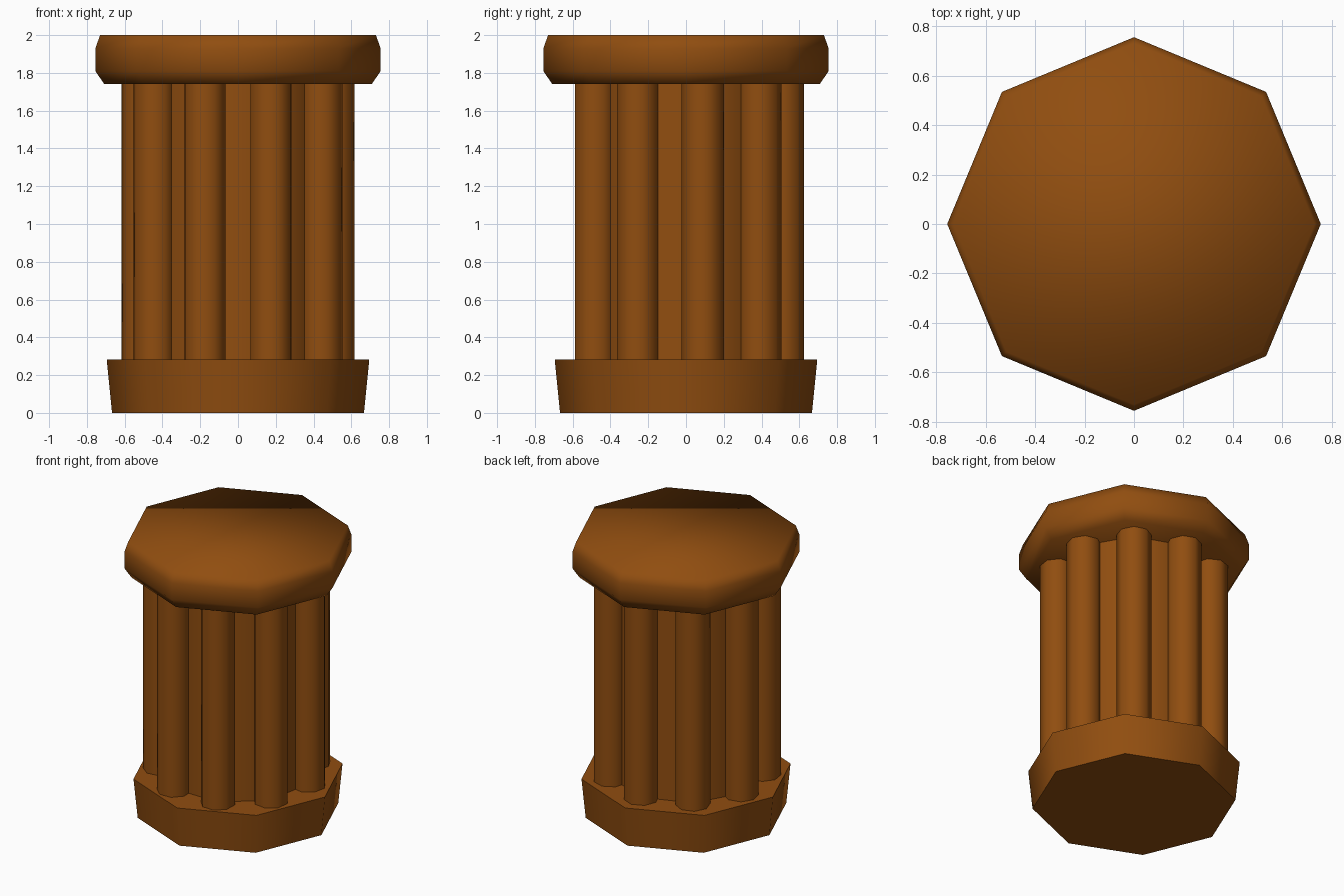
import bpy, bmesh, math

if "Cube" in bpy.data.objects:
    bpy.data.objects.remove(bpy.data.objects["Cube"])

wood = bpy.data.materials.new("warm brown")
wood.diffuse_color = (0.28, 0.075, 0.005, 1)
wood.use_nodes = True
wood.node_tree.nodes["Principled BSDF"].inputs["Base Color"].default_value = wood.diffuse_color


def lathe(name, profile, sides, turn=0.0, centre=(0, 0), smooth=40):
    """Closed turned solid from a (radius, height) profile."""
    bm = bmesh.new()
    rings = []
    for r, z in profile:
        rings.append([bm.verts.new((centre[0] + r * math.cos(turn + i * math.tau / sides),
                                    centre[1] + r * math.sin(turn + i * math.tau / sides), z))
                      for i in range(sides)])
    for a, b in zip(rings, rings[1:]):
        for i in range(sides):
            j = (i + 1) % sides
            bm.faces.new((a[i], a[j], b[j], b[i]))
    bm.faces.new(rings[0][::-1])
    bm.faces.new(rings[-1])
    me = bpy.data.meshes.new(name)
    bm.to_mesh(me)
    bm.free()
    me.materials.append(wood)
    ob = bpy.data.objects.new(name, me)
    bpy.context.collection.objects.link(ob)
    bpy.ops.object.select_all(action='DESELECT')
    ob.select_set(True)
    bpy.context.view_layer.objects.active = ob
    bpy.ops.object.shade_smooth_by_angle(angle=math.radians(smooth))
    return ob


# Octagonal base, slightly flared
lathe("base", [(0.667, 0), (0.695, 0.283)], 8, smooth=50)

# Octagonal cap with softened edges
lathe("cap", [(0.708, 1.74), (0.755, 1.81), (0.755, 1.93), (0.73, 2.0)], 8, smooth=80)

# Inner core behind the columns
lathe("core", [(0.495, 0.27), (0.495, 1.75)], 9, turn=math.pi / 2, smooth=50)

# Nine round columns set around the core
for k in range(9):
    a = math.pi / 2 + k * math.tau / 9
    lathe(f"column_{k + 1}", [(0.115, 0.27), (0.115, 1.75)], 8, turn=a,
          centre=(0.51 * math.cos(a), 0.51 * math.sin(a)), smooth=50)
